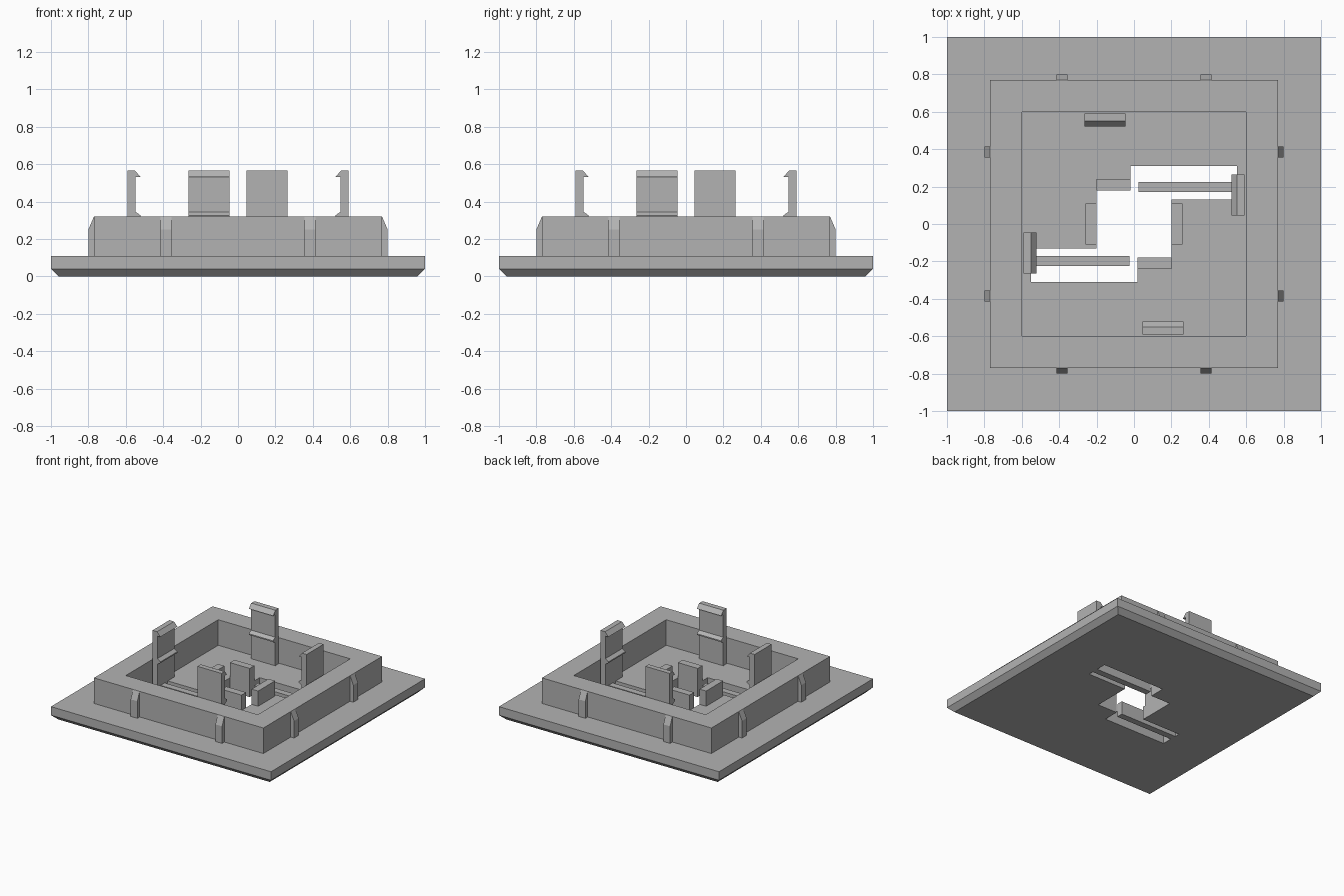
import bpy
import bmesh
import math
from mathutils import Matrix, Vector

old = bpy.data.objects.get("Cube")
if old:
    bpy.data.objects.remove(old, do_unlink=True)

grey = bpy.data.materials.new("plain grey")
grey.use_nodes = True
colour = (0.45, 0.45, 0.45, 1)
grey.diffuse_color = colour
grey.node_tree.nodes["Principled BSDF"].inputs["Base Color"].default_value = colour

FLOOR = 0.11      # top of the base plate
WALL_TOP = 0.32


def finish(name, bm):
    bmesh.ops.recalc_face_normals(bm, faces=bm.faces)
    mesh = bpy.data.meshes.new(name)
    bm.to_mesh(mesh)
    bm.free()
    mesh.materials.append(grey)
    obj = bpy.data.objects.new(name, mesh)
    bpy.context.collection.objects.link(obj)
    return obj


def extrude(name, points, offset, turn=0):
    """Extrude a flat outline by an offset, then turn it in quarter steps about z."""
    bm = bmesh.new()
    face = bm.faces.new([bm.verts.new(p) for p in points])
    side = bmesh.ops.extrude_face_region(bm, geom=[face], use_keep_orig=True)["geom"]
    verts = [v for v in side if isinstance(v, bmesh.types.BMVert)]
    bmesh.ops.translate(bm, verts=verts, vec=Vector(offset))
    bm.transform(Matrix.Rotation(turn * math.pi / 2, 4, "Z"))
    return finish(name, bm)


def box(name, x0, x1, y0, y1, z0, z1, turn=0):
    base = [(x0, y0, z0), (x1, y0, z0), (x1, y1, z0), (x0, y1, z0)]
    return extrude(name, base, (0, 0, z1 - z0), turn)


def cut(target, cutter):
    mod = target.modifiers.new("cut", "BOOLEAN")
    mod.operation = "DIFFERENCE"
    mod.solver = "EXACT"
    mod.object = cutter
    bpy.context.view_layer.objects.active = target
    bpy.ops.object.modifier_apply(modifier=mod.name)
    bpy.data.objects.remove(cutter, do_unlink=True)


# Base plate with a chamfered underside
bm = bmesh.new()
bmesh.ops.create_cube(bm, size=2)
bmesh.ops.scale(bm, verts=bm.verts, vec=(1, 1, FLOOR / 2))
bmesh.ops.translate(bm, verts=bm.verts, vec=(0, 0, FLOOR / 2))
rim = [e for e in bm.edges if all(v.co.z < 0.01 for v in e.verts)]
bmesh.ops.bevel(bm, geom=rim, offset=0.04, segments=1, affect="EDGES")
plate = finish("base_plate", bm)

# Central opening joined to two slots, alike after a half turn
half = [(0.2, 0.13), (0.55, 0.13), (0.55, 0.31), (-0.02, 0.31), (-0.02, 0.18), (-0.2, 0.18)]
outline = half + [(-x, -y) for x, y in half]
cut(plate, extrude("opening_cutter", [(x, y, -0.1) for x, y in outline], (0, 0, 0.4)))

# Square wall
wall = box("square_wall", -0.77, 0.77, -0.77, 0.77, FLOOR, WALL_TOP)
cut(wall, box("wall_cutter", -0.6, 0.6, -0.6, 0.6, 0, 0.5))

# Spring clips and outer ribs on each of the four sides
clip = [(0.592, FLOOR), (0.592, 0.565), (0.55, 0.565), (0.52, 0.53), (0.547, 0.53),
        (0.547, 0.345), (0.52, 0.325), (0.52, 0.315), (0.547, 0.30), (0.547, FLOOR)]
rib = [(0.77, FLOOR), (0.80, FLOOR), (0.80, 0.25), (0.77, WALL_TOP)]
for k in range(4):
    extrude(f"clip_{k + 1}", [(r, 0.045, z) for r, z in clip], (0, 0.22, 0), k)
    for side, y in (("a", -0.385), ("b", 0.385)):
        extrude(f"rib_{k + 1}{side}", [(r, y - 0.03, z) for r, z in rib], (0, 0.06, 0), k)

# Guide blocks and slot arms around the opening, paired by a half turn
for k in (0, 2):
    box(f"side_guide_{k // 2 + 1}", 0.2, 0.26, -0.11, 0.11, FLOOR, 0.235, k)
    box(f"end_guide_{k // 2 + 1}", -0.2, -0.02, 0.18, 0.24, FLOOR, 0.235, k)
    box(f"slot_arm_{k // 2 + 1}", 0.025, 0.55, 0.172, 0.225, 0, FLOOR, k)
